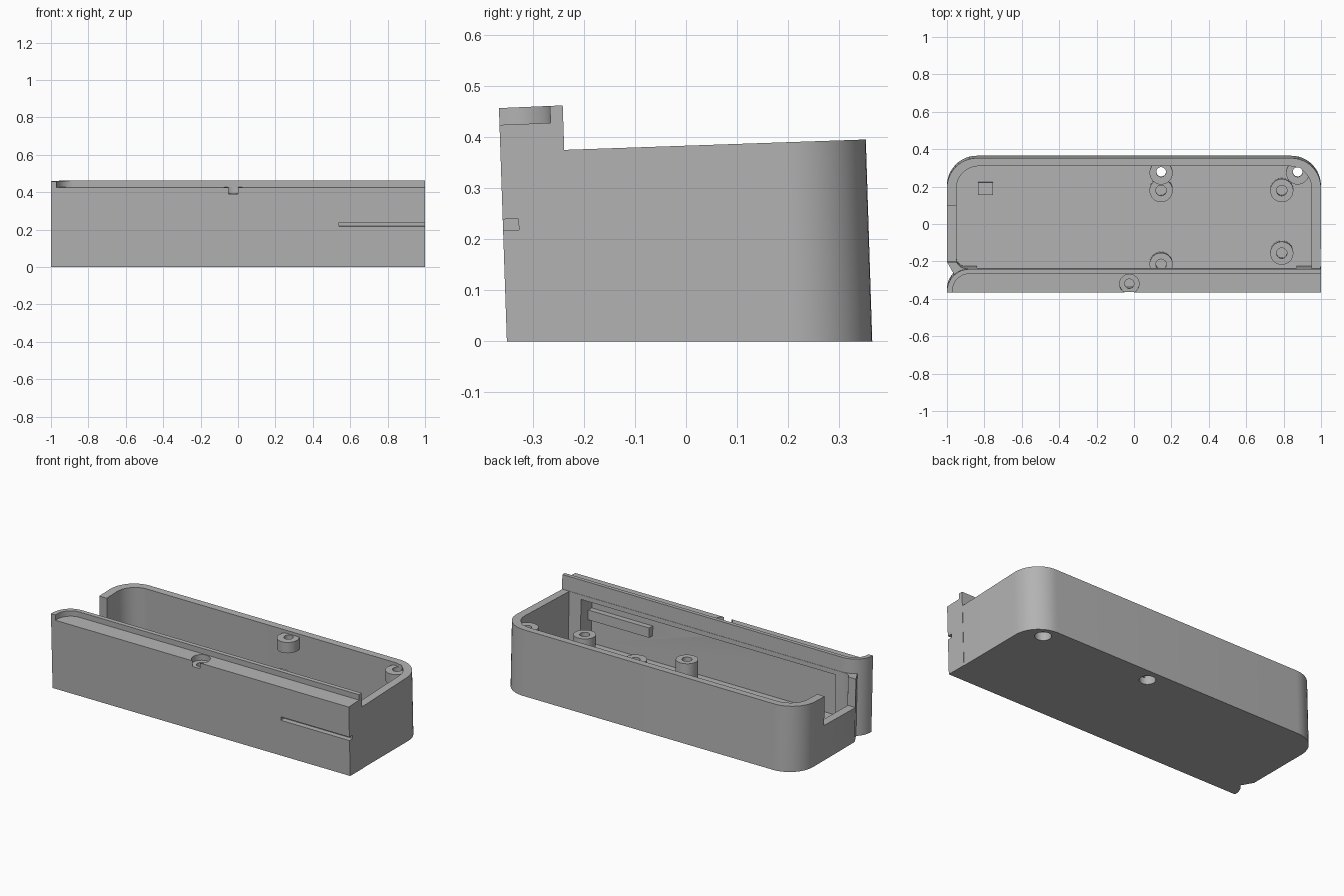
import bpy, bmesh, math
from mathutils import Vector

cube = bpy.data.objects.get("Cube")
if cube:
    bpy.data.objects.remove(cube, do_unlink=True)

grey = bpy.data.materials.new("matte grey")
grey.use_nodes = True
COLOUR = (0.45, 0.45, 0.45, 1)
grey.diffuse_color = COLOUR
grey.node_tree.nodes["Principled BSDF"].inputs["Base Color"].default_value = COLOUR


def outline(corners, steps=12):
    """Closed outline from (x, y, radius) corners; rounded ones are right angles."""
    pts = []
    for i, (x, y, r) in enumerate(corners):
        p = Vector((x, y))
        if not r:
            pts.append(p)
            continue
        a = (Vector(corners[i - 1][:2]) - p).normalized()
        b = (Vector(corners[(i + 1) % len(corners)][:2]) - p).normalized()
        for k in range(steps + 1):
            t = math.pi / 2 * k / steps
            pts.append(p + r * (a + b) - r * (b * math.cos(t) + a * math.sin(t)))
    return pts


def prism(name, pts, z0, z1):
    bm = bmesh.new()
    face = bm.faces.new([bm.verts.new((x, y, z0)) for x, y in pts])
    top = bmesh.ops.extrude_face_region(bm, geom=[face])["geom"]
    bmesh.ops.translate(bm, vec=(0, 0, z1 - z0),
                        verts=[v for v in top if isinstance(v, bmesh.types.BMVert)])
    bmesh.ops.recalc_face_normals(bm, faces=bm.faces)
    mesh = bpy.data.meshes.new(name)
    bm.to_mesh(mesh)
    bm.free()
    mesh.materials.append(grey)
    ob = bpy.data.objects.new(name, mesh)
    bpy.context.collection.objects.link(ob)
    return ob


def box(name, x0, x1, y0, y1, z0, z1):
    return prism(name, [(x0, y0), (x1, y0), (x1, y1), (x0, y1)], z0, z1)


def disc(name, x, y, r, z0, z1, n=32):
    ring = [(x + r * math.cos(math.tau * k / n), y + r * math.sin(math.tau * k / n))
            for k in range(n)]
    return prism(name, ring, z0, z1)


def combine(ob, tool, operation="DIFFERENCE"):
    tool.hide_render = True
    mod = ob.modifiers.new("cut", "BOOLEAN")
    mod.operation, mod.solver, mod.object = operation, "EXACT", tool
    bpy.context.view_layer.objects.active = ob
    bpy.ops.object.modifier_apply(modifier=mod.name)
    bpy.data.objects.remove(tool, do_unlink=True)


def finish(ob):
    # Lean the part back slightly and slope its top, keeping the base flat
    for v in ob.data.vertices:
        x, y, z = v.co
        v.co = (x, y - 0.033 * z, z + 0.09 * y * z)
    bpy.ops.object.select_all(action="DESELECT")
    ob.select_set(True)
    bpy.context.view_layer.objects.active = ob
    bpy.ops.object.shade_smooth_by_angle(angle=math.radians(30))


FLOOR, RIM = 0.05, 0.383
FRONT, RAIL_BACK, LIP = -0.351, -0.226, -0.251

# Tray with rounded rear corners, joined to the taller front rail
case = prism("case", outline([(-0.955, -0.27, 0), (0.998, -0.27, 0), (1, 0.365, 0.16),
                              (-1, 0.365, 0.16), (-1, -0.19, 0)]), 0, RIM)
rail = prism("rail", outline([(-1, FRONT, 0), (1, FRONT, 0), (1, RAIL_BACK, 0),
                              (-1, RAIL_BACK, 0.12)]), 0, 0.472)
combine(case, rail, "UNION")

# Main cavity and the pocket reaching under the front rail
combine(case, prism("cavity", outline([(-0.95, -0.224, 0.05), (0.95, -0.224, 0),
                                       (0.95, 0.322, 0.12), (-0.95, 0.322, 0.12)]),
                    FLOOR, 0.6))
combine(case, box("pocket", -0.84, 0.87, -0.33, -0.2, FLOOR, 0.355))

# Ledge in front of the lip, following its curled left end
combine(case, prism("ledge", outline([(-0.97, FRONT - 0.1, 0), (1.1, FRONT - 0.1, 0),
                                      (1.1, LIP, 0), (-0.97, LIP, 0.09)]), 0.438, 0.6))

# Opening in the left-hand end wall
combine(case, box("opening", -1.1, -0.9, -0.19, 0.11, 0.21, 0.6))

# Slot in the front, backed by a shelf inside the pocket
combine(case, box("shelf", 0.46, 0.88, -0.34, -0.295, 0.205, 0.265), "UNION")
combine(case, box("slot", 0.54, 1.1, -0.5, -0.32, 0.225, 0.247))

# Screw seat in the ledge
combine(case, disc("seat", -0.025, -0.306, 0.052, 0.402, 0.445))
combine(case, disc("seat_hole", -0.025, -0.306, 0.025, 0.34, 0.5))

# Rear screw lugs below the rim, with access holes through the floor
for x in (0.145, 0.875):
    combine(case, disc("lug", x, 0.285, 0.062, 0.3, 0.365), "UNION")
    combine(case, disc("lug_hole", x, 0.29, 0.026, 0.2, 0.6))
    combine(case, disc("access_hole", x, 0.285, 0.045, -0.1, 0.1))
finish(case)

# Floor standoffs
for i, (x, y) in enumerate([(0.145, 0.185), (0.79, 0.185), (0.79, -0.15), (0.145, -0.21)]):
    post = disc(f"standoff_{i + 1}", x, y, 0.062, FLOOR - 0.01, 0.19)
    combine(post, disc("bore", x, y, 0.028, 0.08, 0.3))
    finish(post)

# Small locating block on the floor
finish(box("locating_block", -0.835, -0.755, 0.16, 0.225, FLOOR - 0.01, 0.12))
